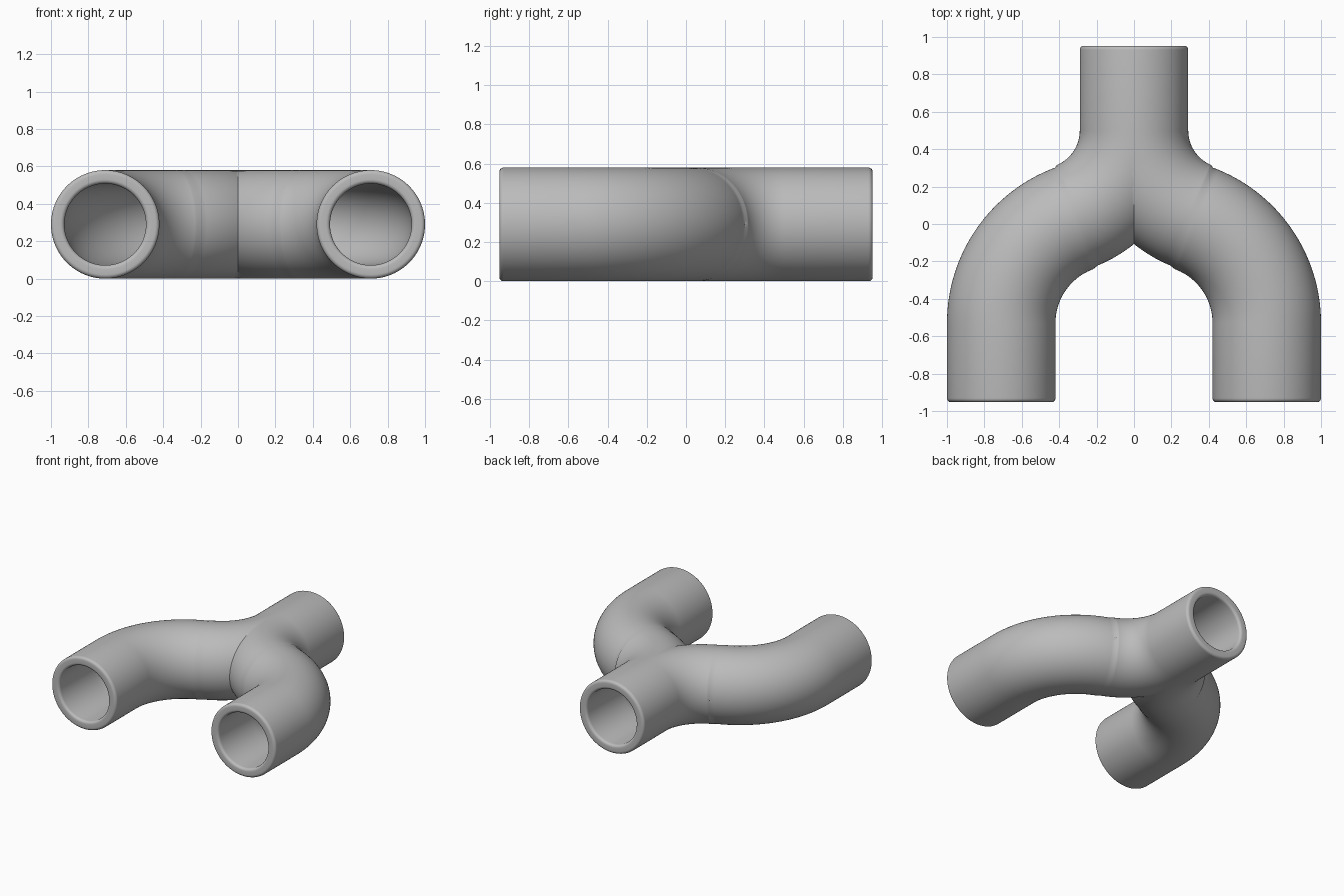
import bpy
import bmesh
from math import sin, cos, radians, pi
from mathutils import Vector

if "Cube" in bpy.data.objects:
    bpy.data.objects.remove(bpy.data.objects["Cube"], do_unlink=True)

OUTER, INNER, ROUND = 0.29, 0.218, 0.022
LEG_X, END_Y = 0.71, 0.953
LEG_BEND, NECK_BEND = 0.597, 0.49
LEG_START, NECK_START = -0.53, 0.5
TURN = radians(69.7)
SIDES, ARC_STEPS = 96, 32


def centre_line():
    """Points and headings from the leg opening to the neck opening."""
    path = [(LEG_X, -END_Y + ROUND, 0.0)]
    for i in range(ARC_STEPS + 1):
        a = TURN * i / ARC_STEPS
        path.append((LEG_X - LEG_BEND * (1 - cos(a)), LEG_START + LEG_BEND * sin(a), a))
    for i in range(ARC_STEPS - 1, -1, -1):
        a = TURN * i / ARC_STEPS
        path.append((NECK_BEND * (1 - cos(a)), NECK_START - NECK_BEND * sin(a), a))
    path.append((0.0, END_Y - ROUND, 0.0))
    return path


def rim(x, y, outward):
    """Rounded lip running from the outer wall to the bore."""
    rings = []
    for start, radius in ((0, OUTER - ROUND), (pi / 2, INNER + ROUND)):
        for i in range(7):
            a = start + pi / 2 * i / 6
            rings.append((x, y + outward * ROUND * sin(a), 0.0, radius + ROUND * cos(a)))
    return rings


# Sweep one branch: outer wall, neck lip, bore, leg lip
path = centre_line()
rings = [(*p, OUTER) for p in path[1:-1]]
rings += rim(path[-1][0], path[-1][1], 1)
rings += [(*p, INNER) for p in reversed(path[1:-1])]
rings += reversed(rim(path[0][0], path[0][1], -1))

bm = bmesh.new()
loops = []
for x, y, heading, radius in rings:
    side = Vector((cos(heading), sin(heading), 0))
    centre = Vector((x, y, OUTER))
    loops.append([bm.verts.new(centre + radius * (side * cos(t) + Vector((0, 0, sin(t)))))
                  for t in (2 * pi * k / SIDES for k in range(SIDES))])
for i, loop in enumerate(loops):
    following = loops[(i + 1) % len(loops)]
    for k in range(SIDES):
        n = (k + 1) % SIDES
        bm.faces.new((loop[k], loop[n], following[n], following[k]))

# Trim at the middle and mirror into a forked pipe
bmesh.ops.bisect_plane(bm, geom=bm.verts[:] + bm.edges[:] + bm.faces[:], dist=1e-5,
                       plane_co=(0, 0, 0), plane_no=(1, 0, 0), clear_inner=True)
bmesh.ops.mirror(bm, geom=bm.verts[:] + bm.edges[:] + bm.faces[:],
                 axis='X', merge_dist=1e-4)
bmesh.ops.remove_doubles(bm, verts=bm.verts[:], dist=1e-5)
bmesh.ops.recalc_face_normals(bm, faces=bm.faces[:])
mesh = bpy.data.meshes.new("forked_pipe")
bm.to_mesh(mesh)
bm.free()

pipe = bpy.data.objects.new("forked_pipe", mesh)
bpy.context.collection.objects.link(pipe)

# Plain grey material
grey = bpy.data.materials.new("plain_grey")
grey.use_nodes = True
colour = (0.5, 0.5, 0.5, 1)
grey.diffuse_color = colour
grey.node_tree.nodes["Principled BSDF"].inputs["Base Color"].default_value = colour
mesh.materials.append(grey)

# Smooth walls with a crisp crease in the crotch
bpy.ops.object.select_all(action='DESELECT')
pipe.select_set(True)
bpy.context.view_layer.objects.active = pipe
bpy.ops.object.shade_smooth_by_angle(angle=radians(40))
